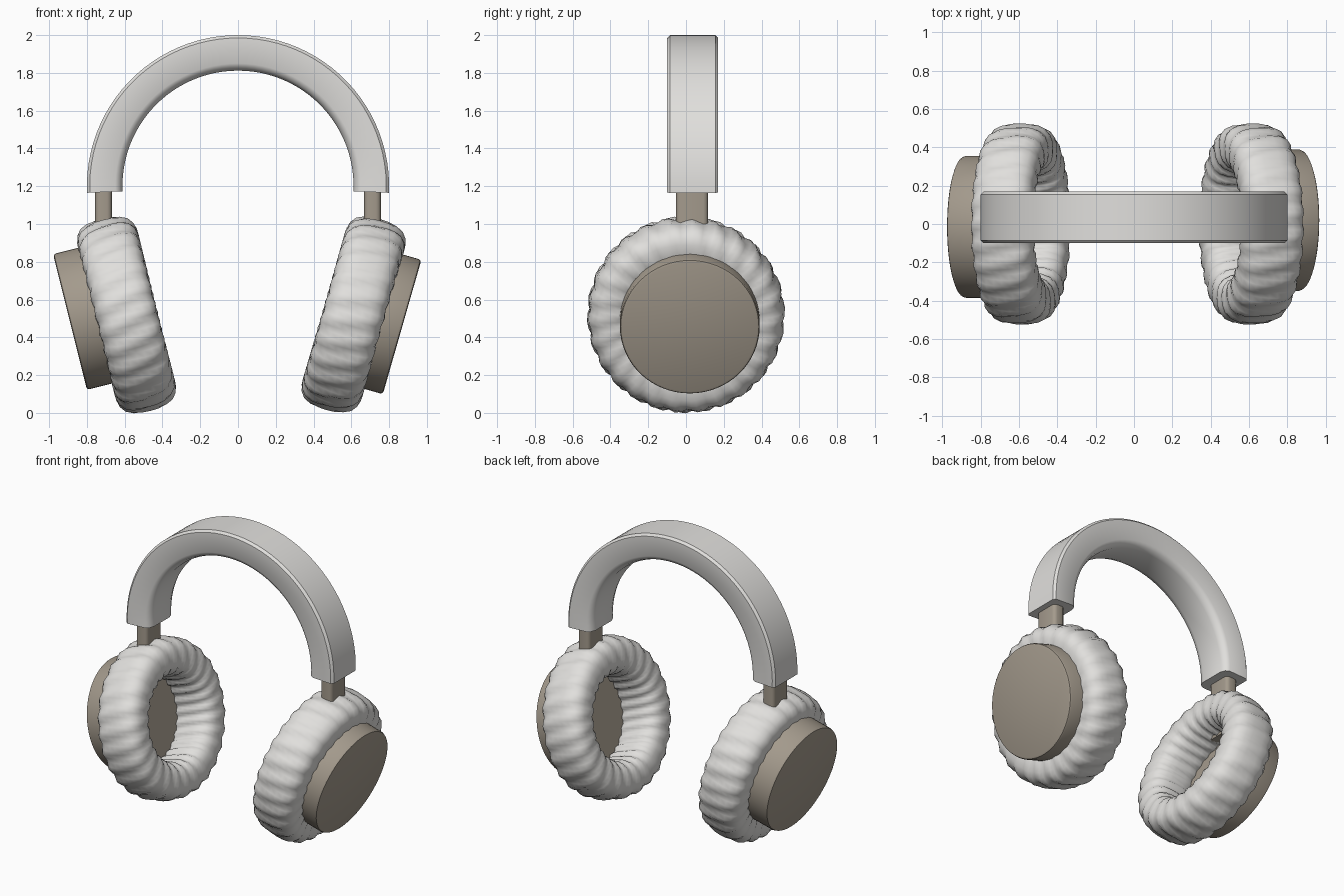
import bpy, bmesh, math
from mathutils import Matrix, Vector

if "Cube" in bpy.data.objects:
    bpy.data.objects.remove(bpy.data.objects["Cube"])


def material(name, rgb):
    m = bpy.data.materials.new(name)
    m.diffuse_color = (*rgb, 1)
    m.use_nodes = True
    m.node_tree.nodes["Principled BSDF"].inputs["Base Color"].default_value = m.diffuse_color
    return m


PALE = material("pale_leather", (0.75, 0.74, 0.72))
TAUPE = material("taupe_metal", (0.37, 0.325, 0.265))


def finish(name, bm, mat, matrix=Matrix(), angle=40):
    bmesh.ops.recalc_face_normals(bm, faces=bm.faces)
    me = bpy.data.meshes.new(name)
    bm.to_mesh(me)
    bm.free()
    me.transform(matrix)
    me.materials.append(mat)
    ob = bpy.data.objects.new(name, me)
    bpy.context.collection.objects.link(ob)
    bpy.ops.object.select_all(action='DESELECT')
    ob.select_set(True)
    bpy.context.view_layer.objects.active = ob
    bpy.ops.object.shade_smooth_by_angle(angle=math.radians(angle))
    return ob


def loft(rings, closed):
    """Skin a list of equal-length point rings."""
    bm = bmesh.new()
    vs = [[bm.verts.new(p) for p in ring] for ring in rings]
    n, k = len(vs), len(vs[0])
    for i in range(n if closed else n - 1):
        a, b = vs[i], vs[(i + 1) % n]
        for j in range(k):
            bm.faces.new((a[j], a[(j + 1) % k], b[(j + 1) % k], b[j]))
    if not closed:
        bm.faces.new(vs[0])
        bm.faces.new(vs[-1])
    return bm


# Headband: rounded section (radius, y) swept over a half circle
section = [(0.80, -0.085), (0.80, 0.155), (0.785, 0.17), (0.65, 0.17), (0.625, 0.155),
           (0.612, 0.12), (0.612, -0.05), (0.625, -0.085), (0.65, -0.10), (0.785, -0.10)]
rings = []
for i in range(49):
    a = math.radians(-2.5 + 185 * i / 48)
    rings.append([(r * math.cos(a), y, 1.2 + r * math.sin(a)) for r, y in section])
finish("headband", loft(rings, False), PALE)


def cushion_bm():
    """Pleated ring around local X with a boxy oval cross-section."""
    pleats, steps, k = 26, 4, 24
    out = []
    for i in range(pleats * steps):
        t = math.tau * i / (pleats * steps)
        ring = []
        for j in range(k):
            p = math.tau * j / k
            c, s = math.cos(p), math.sin(p)
            f = (abs(c) ** 2.8 + abs(s) ** 2.8) ** (-1 / 2.8)
            d = 0.009 * math.sin(pleats * t + 2 * p)
            x = (0.16 + d * 0.5) * f * s
            r = 0.397 + (0.12 + d) * f * c
            ring.append((x, r * math.cos(t), r * math.sin(t)))
        out.append(ring)
    return loft(out, True)


def disc_bm(radius, x0, x1, bevel):
    """Round plate along local X from x0 to x1, eased at the outer rim."""
    sgn = 1 if x1 > x0 else -1
    out = []
    for x, r in ((x0, radius), (x1 - sgn * bevel, radius),
                 (x1 - sgn * bevel * 0.3, radius - bevel * 0.3), (x1, radius - bevel)):
        out.append([(x, r * math.cos(math.tau * i / 64), r * math.sin(math.tau * i / 64))
                    for i in range(64)])
    return loft(out, False)


# side, centre x, tilt, outer face distance, plate offset (y, up)
CUPS = [("left", -1, -0.59, 14, 0.30, -0.015, 0.035),
        ("right", 1, 0.612, 16, 0.265, 0.02, 0.008)]
for label, s, cx, tilt, face, dy, dz in CUPS:
    m = Matrix.Translation((cx, 0, 0.52)) @ Matrix.Rotation(math.radians(s * tilt), 4, 'Y')
    # Ear cushion
    finish(label + "_ear_cushion", cushion_bm(), PALE, m, 60)
    # Outer cup plate
    finish(label + "_cup_plate", disc_bm(0.37, s * 0.10, s * face, 0.015), TAUPE,
           m @ Matrix.Translation((0, dy, dz)))
    # Slider stem joining headband and cup
    bm = bmesh.new()
    bmesh.ops.create_cube(bm, size=1)
    bmesh.ops.scale(bm, vec=(0.088, 0.17, 0.50), verts=bm.verts)
    upright = [e for e in bm.edges
               if abs(e.verts[0].co.z - e.verts[1].co.z) > 0.1]
    bmesh.ops.bevel(bm, geom=upright, offset=0.025, segments=3, profile=0.5, affect='EDGES')
    finish(label + "_stem", bm, TAUPE, Matrix.Translation((s * 0.712, 0.032, 1.02)))
